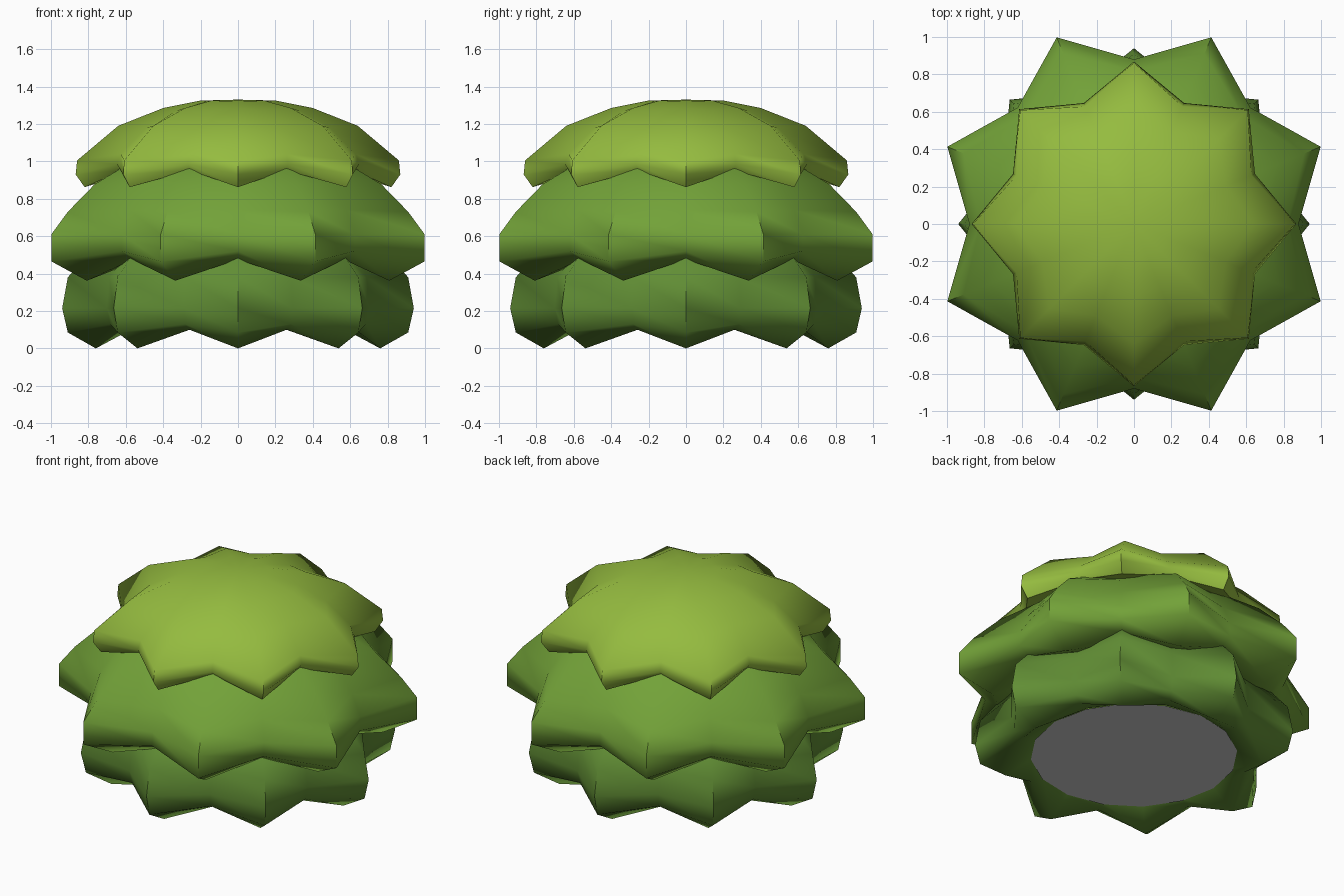
import bpy, bmesh, math

if "Cube" in bpy.data.objects:
    bpy.data.objects.remove(bpy.data.objects["Cube"])


def material(name, color):
    m = bpy.data.materials.new(name)
    m.diffuse_color = (*color, 1)
    m.use_nodes = True
    m.node_tree.nodes["Principled BSDF"].inputs["Base Color"].default_value = m.diffuse_color
    return m


def make_object(name, bm, mat=None):
    bmesh.ops.recalc_face_normals(bm, faces=bm.faces)
    me = bpy.data.meshes.new(name)
    bm.to_mesh(me)
    bm.free()
    ob = bpy.data.objects.new(name, me)
    bpy.context.collection.objects.link(ob)
    if mat:
        me.materials.append(mat)
    bpy.ops.object.select_all(action='DESELECT')
    ob.select_set(True)
    bpy.context.view_layer.objects.active = ob
    bpy.ops.object.shade_smooth_by_angle(angle=math.radians(60))
    return ob


def leaf_tier(name, tip, notch, offset, color, apex=None):
    """Eight-pointed skirt: tip and notch profiles (r, z) alternate round the axis."""
    bm = bmesh.new()
    rings = []
    for pair in zip(tip, notch):
        ring = []
        for i in range(16):
            r, z = pair[i % 2]
            a = math.radians(offset + 22.5 * i)
            ring.append(bm.verts.new((r * math.cos(a), r * math.sin(a), z)))
        rings.append(ring)
    for up, low in zip(rings, rings[1:]):
        for i in range(16):
            j = (i + 1) % 16
            bm.faces.new((up[i], low[i], low[j], up[j]))
    if apex:
        top = bm.verts.new((0, 0, apex))
        for i in range(16):
            bm.faces.new((top, rings[0][i], rings[0][(i + 1) % 16]))
    return make_object(name, bm, material(name + "_green", color))


# Top dome with drooping points
leaf_tier("top_leaves",
          [(.2, 1.325), (.40, 1.285), (.64, 1.19), (.86, 1.005), (.868, .93), (.82, .862), (.60, .93)],
          [(.18, 1.322), (.36, 1.27), (.53, 1.18), (.68, 1.04), (.70, .985), (.67, .952), (.56, .96)],
          0, (.30, .50, .05), apex=1.33)

# Wide middle skirt, turned half a step
leaf_tier("middle_leaves",
          [(.56, 1.03), (.70, .95), (.83, .877), (.985, .73), (1.08, .61), (1.08, .465), (.875, .362), (.66, .46)],
          [(.54, 1.03), (.65, .95), (.72, .877), (.82, .74), (.88, .61), (.88, .52), (.80, .475), (.64, .50)],
          22.5, (.17, .36, .04))

# Bottom skirt
leaf_tier("bottom_leaves",
          [(.62, .58), (.80, .50), (.91, .38), (.94, .215), (.91, .085), (.76, 0), (.61, .10)],
          [(.60, .58), (.69, .50), (.745, .38), (.76, .215), (.74, .13), (.68, .10), (.60, .11)],
          0, (.12, .27, .035))

# Grey base disc closing the underside
bm = bmesh.new()
bmesh.ops.create_circle(bm, cap_ends=True, segments=16, radius=.61)
bmesh.ops.translate(bm, verts=bm.verts, vec=(0, 0, .10))
for f in bm.faces:
    if f.normal.z > 0:
        f.normal_flip()
base = make_object("base_disc", bm)
for p in base.data.polygons:
    if p.normal.z > 0:
        base.data.flip_normals()
        break
